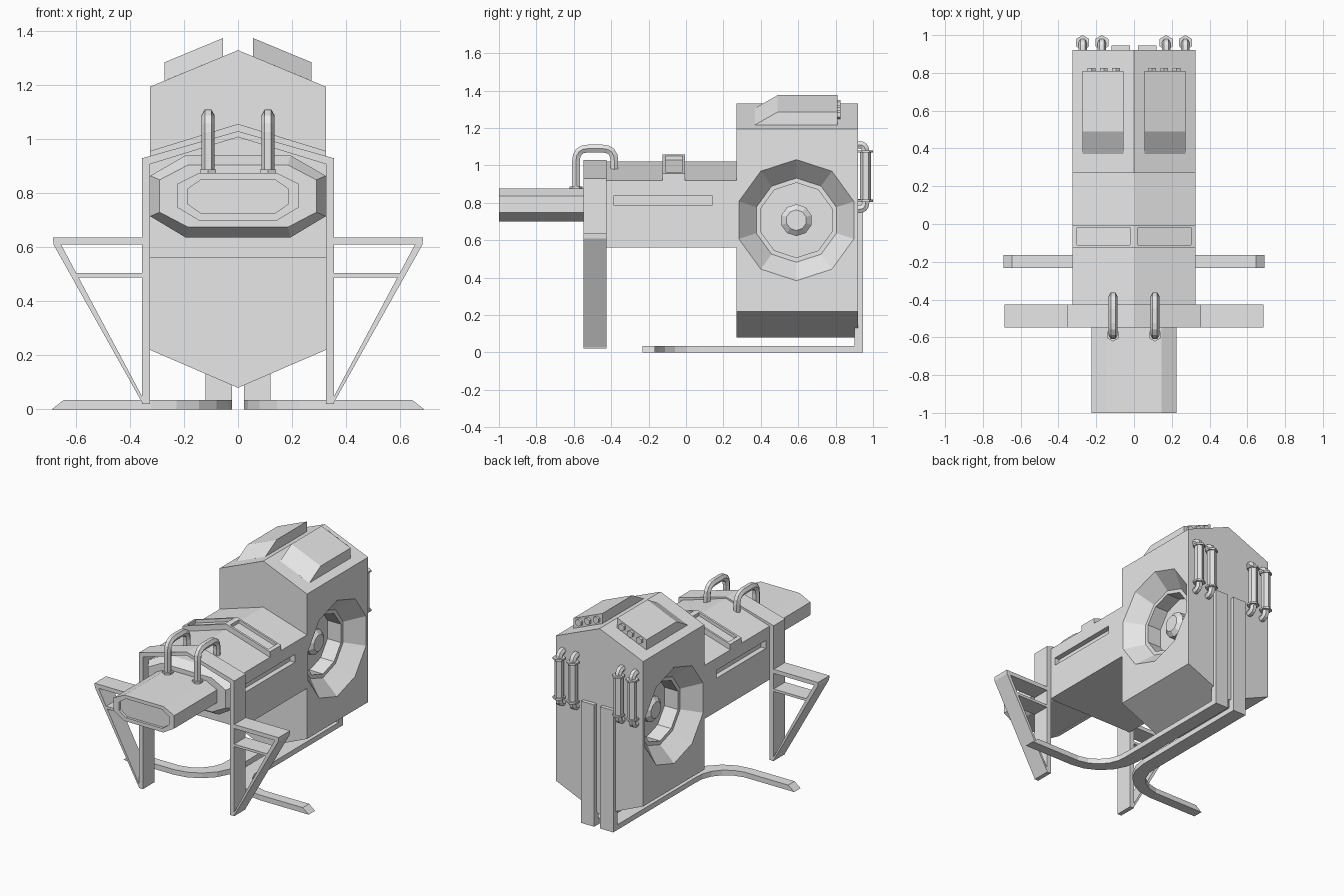
import bpy
import bmesh
from math import sin, cos, pi
from mathutils import Vector

if "Cube" in bpy.data.objects:
    bpy.data.objects.remove(bpy.data.objects["Cube"], do_unlink=True)

GREY = (0.8, 0.8, 0.8, 1)
metal = bpy.data.materials.new("plain_grey")
metal.use_nodes = True
metal.diffuse_color = GREY
metal.node_tree.nodes["Principled BSDF"].inputs["Base Color"].default_value = GREY


def add(name, mesh, mirror=False):
    mesh.materials.clear()
    mesh.materials.append(metal)
    obj = bpy.data.objects.new(name, mesh)
    bpy.context.scene.collection.objects.link(obj)
    if mirror:
        obj.modifiers.new("mirror", 'MIRROR')
    return obj


def loft(name, rings, mirror=False):
    """Skin a list of equal-length rings and cap both ends."""
    bm = bmesh.new()
    rows = [[bm.verts.new(p) for p in ring] for ring in rings]
    n = len(rows[0])
    for low, high in zip(rows, rows[1:]):
        for i in range(n):
            j = (i + 1) % n
            bm.faces.new((low[i], low[j], high[j], high[i]))
    bm.faces.new(rows[0])
    bm.faces.new(rows[-1])
    bmesh.ops.recalc_face_normals(bm, faces=bm.faces)
    mesh = bpy.data.meshes.new(name)
    bm.to_mesh(mesh)
    bm.free()
    return add(name, mesh, mirror)


def place(points, axis, d):
    """Put a flat outline at distance d along an axis."""
    if axis == 'x':
        return [(d, u, v) for u, v in points]
    if axis == 'y':
        return [(u, d, v) for u, v in points]
    return [(u, v, d) for u, v in points]


def prism(name, points, axis, a, b, mirror=False):
    return loft(name, [place(points, axis, a), place(points, axis, b)], mirror)


def rect(u0, u1, v0, v1):
    return [(u0, v0), (u1, v0), (u1, v1), (u0, v1)]


def ngon(u, v, r, n, turn=pi / 2):
    return [(u + r * cos(turn + 2 * pi * i / n), v + r * sin(turn + 2 * pi * i / n))
            for i in range(n)]


def octagon(x, flat, z0, z1, side0, side1):
    return [(-flat, z0), (flat, z0), (x, side0), (x, side1),
            (flat, z1), (-flat, z1), (-x, side1), (-x, side0)]


def turned(name, axis, u, v, n, steps, mirror=False):
    """Faceted round part from (distance, radius) steps."""
    return loft(name, [place(ngon(u, v, r, n), axis, d) for d, r in steps], mirror)


def bake(obj):
    graph = bpy.context.evaluated_depsgraph_get()
    return bpy.data.meshes.new_from_object(obj.evaluated_get(graph))


def cut(obj, cutters):
    for cutter in cutters:
        mod = obj.modifiers.new("cut", 'BOOLEAN')
        mod.operation = 'DIFFERENCE'
        mod.solver = 'EXACT'
        mod.object = cutter
    mesh = bake(obj)
    obj.modifiers.clear()
    obj.data = mesh
    for cutter in cutters:
        bpy.data.objects.remove(cutter, do_unlink=True)


def tube(name, corners, radius, bend):
    """Six-sided pipe along a path with rounded corners, mirrored in x."""
    pts = [Vector(c) for c in corners]
    path = [pts[0]]
    for prev, p, nxt in zip(pts, pts[1:], pts[2:]):
        a = p + (prev - p).normalized() * bend
        b = p + (nxt - p).normalized() * bend
        for i in range(5):
            t = i / 4
            path.append(a * (1 - t) ** 2 + p * 2 * t * (1 - t) + b * t * t)
    path.append(pts[-1])
    curve = bpy.data.curves.new(name, 'CURVE')
    curve.dimensions = '3D'
    curve.bevel_depth = radius
    curve.bevel_resolution = 1
    curve.use_fill_caps = True
    spline = curve.splines.new('POLY')
    spline.points.add(len(path) - 1)
    for point, co in zip(spline.points, path):
        point.co = (*co, 1)
    helper = bpy.data.objects.new(name + "_path", curve)
    bpy.context.scene.collection.objects.link(helper)
    bpy.context.view_layer.update()
    mesh = bake(helper)
    bpy.data.objects.remove(helper, do_unlink=True)
    for poly in mesh.polygons:
        poly.use_smooth = False
    return add(name, mesh, True)


# Tall rear body with a decagonal well in each side
W = 0.325
rear = prism("rear_body", [(0, 0.08), (W, 0.22), (W, 1.195), (0, 1.33),
                           (-W, 1.195), (-W, 0.22)], 'y', 0.27, 0.92)
WY, WZ = 0.59, 0.707
well = [(0.335, 0.333), (0.22, 0.225), (0.22, 0.2), (0.12, 0.2)]
cut(rear, [turned("well_cutter", 'x', WY, WZ, 10, [(s * d, r) for d, r in well])
           for s in (1, -1)])
turned("well_hub", 'x', WY, WZ, 10,
       [(0.11, 0.085), (0.165, 0.085), (0.19, 0.055)], True)


# Raised roof fairings with rear studs
def roof(x):
    return 1.33 - 0.415 * x


def fairing_ring(y, lift):
    return [(0.055, y, roof(0.055) - 0.02), (0.272, y, roof(0.272) - 0.02),
            (0.272, y, roof(0.272) + lift), (0.055, y, roof(0.055) + lift)]


loft("roof_fairing", [fairing_ring(0.37, 0), fairing_ring(0.49, 0.068),
                      fairing_ring(0.81, 0.068)], True)
for x in (0.095, 0.16, 0.225):
    turned("fairing_stud", 'y', x, roof(x) + 0.035, 6, [(0.8, 0.024), (0.826, 0.024)], True)

# Front hull with side slots
hull = prism("front_hull", [(-W, 0.56), (W, 0.56), (W, 0.92), (0, 1.02), (-W, 0.92)],
             'y', -0.43, 0.28)
cut(hull, [prism("slot_cutter", rect(-0.385, 0.14, 0.785, 0.838), 'x', s * 0.29, s * 0.35)
           for s in (1, -1)])

# Raised strip over the hull with two recessed panels
strip = prism("hull_strip", [(-W, 0.9), (W, 0.9), (W, 0.957), (0, 1.057), (-W, 0.957)],
              'y', -0.125, -0.005)


def strip_z(x, lift):
    return (x, 1.057 - 0.308 * abs(x) + lift)


cut(strip, [prism("panel_cutter", [strip_z(s * 0.02, -0.022), strip_z(s * 0.303, -0.022),
                                   strip_z(s * 0.303, 0.05), strip_z(s * 0.02, 0.05)],
                  'y', -0.11, -0.018) for s in (1, -1)])

# Front arch frame and triangular side braces
Y0, Y1 = -0.547, -0.425
prism("arch_frame", [(0, 1.03), (0.355, 0.93), (0.355, 0.02), (W, 0.02), (W, 0.908),
                     (0, 1.008)], 'y', Y0, Y1, True)
prism("brace_top_bar", rect(0.35, 0.67, 0.61, 0.637), 'y', Y0, Y1, True)
prism("brace_cross_bar", rect(0.35, 0.605, 0.488, 0.505), 'y', Y0, Y1, True)
prism("brace_diagonal", [(0.685, 0.637), (0.66, 0.637), (0.655, 0.61), (0.352, 0.042),
                         (0.352, 0.02), (0.683, 0.61)], 'y', Y0, Y1, True)

# Nose collar and nose
outer = octagon(W, 0.195, 0.637, 0.94, 0.715, 0.865)
inner = octagon(0.29, 0.185, 0.675, 0.905, 0.73, 0.85)
loft("nose_collar", [place(outer, 'y', -0.42), place(outer, 'y', -0.485),
                     place(inner, 'y', -0.545)])
shell = octagon(0.225, 0.145, 0.70, 0.875, 0.748, 0.835)
lens = octagon(0.185, 0.135, 0.725, 0.852, 0.76, 0.817)
loft("nose", [place(shell, 'y', -0.53), place(shell, 'y', -1),
              place(lens, 'y', -1), place(lens, 'y', -0.983)])

# Grab handles above the nose
tube("grab_handle", [(0.111, -0.588, 0.87), (0.111, -0.588, 1.09),
                     (0.111, -0.383, 1.09), (0.111, -0.383, 0.96)], 0.024, 0.065)
turned("handle_base", 'z', 0.111, -0.588, 6, [(0.87, 0.034), (0.888, 0.034)], True)

# Rear pipes with thicker sleeves
for x in (0.17, 0.272):
    tube("rear_pipe", [(x, 0.9, 1.11), (x, 0.96, 1.11), (x, 0.96, 0.765),
                       (x, 0.9, 0.765)], 0.023, 0.035)
    turned("pipe_sleeve", 'z', x, 0.96, 6, [(0.81, 0.03), (1.075, 0.03)], True)
    for z in (0.805, 1.068):
        turned("sleeve_ring", 'z', x, 0.96, 6, [(z, 0.04), (z + 0.012, 0.04)], True)

# Rear posts and the floor skids that curve outward
prism("rear_post", rect(0.022, 0.12, 0.9, 0.945), 'z', 0, 0.82, True)
near, far = [(0.022, 0.945)], [(0.12, 0.945)]
CX, CY = 0.32, 0.065
for i in range(6):
    a = pi + i * pi / 10
    near.append((CX + 0.298 * cos(a), CY + 0.298 * sin(a)))
    far.append((CX + (0.2 + 0.006 * i) * cos(a), CY + (0.2 + 0.006 * i) * sin(a)))
near.append((0.69, CY - 0.298))
far.append((0.69, CY - 0.23))
skid = prism("floor_skid", near + far[::-1], 'z', 0, 0.035, True)
for v in skid.data.vertices:
    if v.co.x > 0.68 and v.co.z > 0.01:
        v.co.x = 0.645
